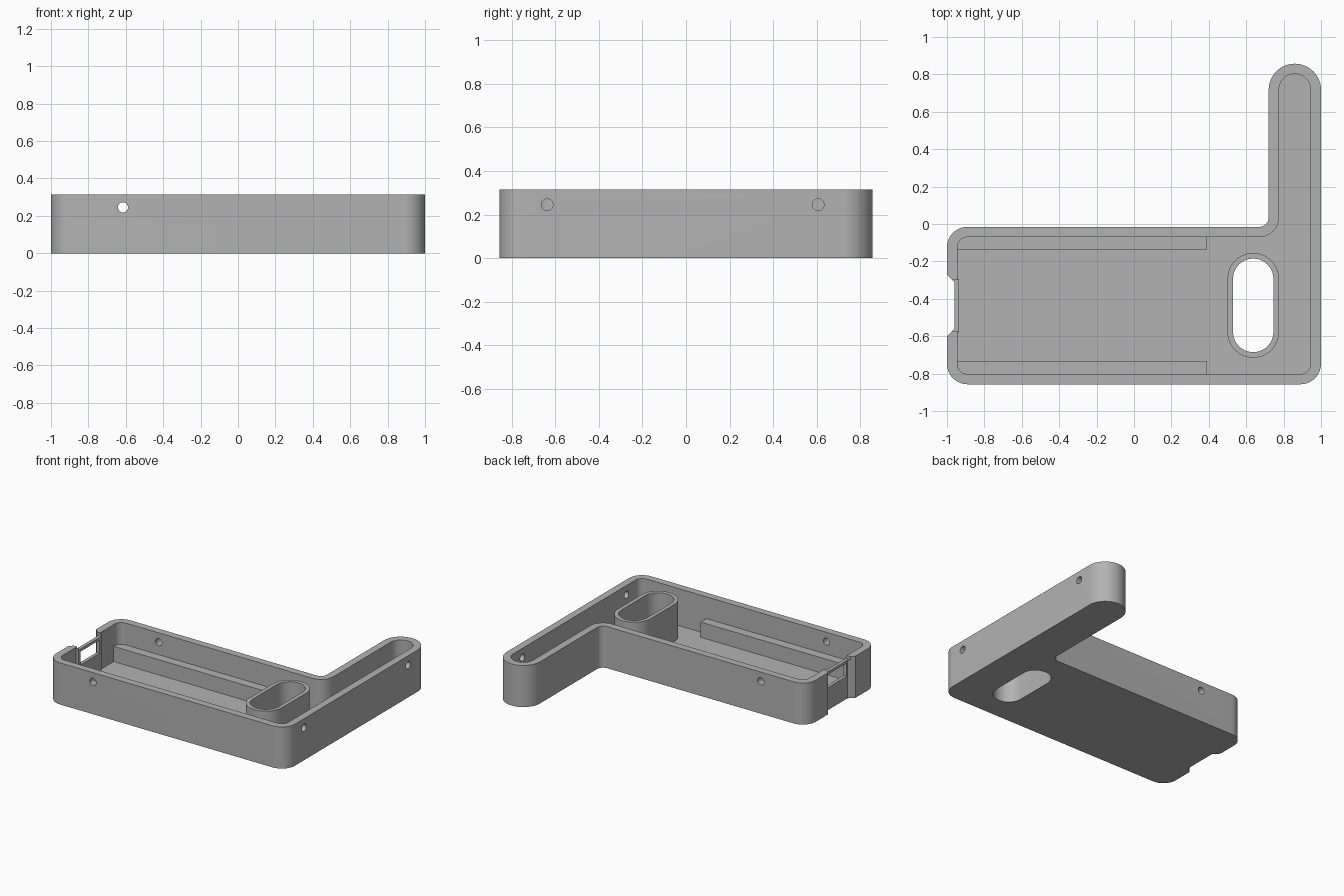
import bpy, bmesh, math
from mathutils import Vector, Matrix

cube = bpy.data.objects.get("Cube")
if cube:
    bpy.data.objects.remove(cube, do_unlink=True)

HEIGHT, FLOOR, WALL = 0.315, 0.035, 0.055
LEFT, RIGHT, FRONT, BACK = -1.0, 1.0, -0.857, 0.857
ARM_X, BODY_Y = 0.72, -0.015

grey = bpy.data.materials.new("plain_grey")
grey.use_nodes = True
grey.diffuse_color = (0.45, 0.45, 0.45, 1)
grey.node_tree.nodes["Principled BSDF"].inputs["Base Color"].default_value = (0.45, 0.45, 0.45, 1)


def rounded(corners, steps=14):
    """Outline with each (x, y, radius) corner replaced by an arc."""
    out = []
    for i, (x, y, r) in enumerate(corners):
        p = Vector((x, y))
        if r == 0:
            out.append(p)
            continue
        a = (Vector(corners[i - 1][:2]) - p).normalized()
        b = (Vector(corners[(i + 1) % len(corners)][:2]) - p).normalized()
        half = a.angle(b) / 2
        centre = p + (a + b).normalized() * r / math.sin(half)
        start = p + a * r / math.tan(half) - centre
        end = p + b * r / math.tan(half) - centre
        sweep = math.atan2(start.x * end.y - start.y * end.x, start.dot(end))
        for k in range(steps + 1):
            out.append(centre + Matrix.Rotation(sweep * k / steps, 2) @ start)
    return out


def prism(name, outline, z0, z1):
    bm = bmesh.new()
    face = bm.faces.new([bm.verts.new((p[0], p[1], z0)) for p in outline])
    top = bmesh.ops.extrude_face_region(bm, geom=[face])["geom"]
    bmesh.ops.translate(bm, vec=(0, 0, z1 - z0),
                        verts=[v for v in top if isinstance(v, bmesh.types.BMVert)])
    bmesh.ops.recalc_face_normals(bm, faces=bm.faces)
    return to_object(name, bm)


def to_object(name, bm):
    mesh = bpy.data.meshes.new(name)
    bm.to_mesh(mesh)
    bm.free()
    mesh.materials.append(grey)
    obj = bpy.data.objects.new(name, mesh)
    bpy.context.collection.objects.link(obj)
    return obj


def box(name, x0, x1, y0, y1, z0, z1):
    return prism(name, [(x0, y0), (x1, y0), (x1, y1), (x0, y1)], z0, z1)


def rod(name, centre, axis, length, radius=0.027):
    bm = bmesh.new()
    bmesh.ops.create_cone(bm, cap_ends=True, segments=32, radius1=radius,
                          radius2=radius, depth=length)
    turn = Vector((0, 0, 1)).rotation_difference(Vector(axis)).to_matrix().to_4x4()
    bmesh.ops.transform(bm, matrix=Matrix.Translation(centre) @ turn, verts=bm.verts)
    return to_object(name, bm)


def combine(target, other, operation):
    mod = target.modifiers.new(operation.lower(), "BOOLEAN")
    mod.operation, mod.object, mod.solver = operation, other, "EXACT"
    bpy.ops.object.select_all(action="DESELECT")
    bpy.context.view_layer.objects.active = target
    target.select_set(True)
    bpy.ops.object.modifier_apply(modifier=mod.name)
    bpy.data.objects.remove(other, do_unlink=True)


def l_outline(inset):
    r, tip, inner = 0.11 - inset, 0.1395 - inset, 0.05 + inset
    return rounded([
        (LEFT + inset, FRONT + inset, r), (RIGHT - inset, FRONT + inset, r),
        (RIGHT - inset, BACK - inset, tip), (ARM_X + inset, BACK - inset, tip),
        (ARM_X + inset, BODY_Y - inset, inner), (LEFT + inset, BODY_Y - inset, r)])


def slot_outline(inset):
    x0, x1, y0, y1 = 0.5 + inset, 0.775 - inset, -0.715 + inset, -0.155 - inset
    r = (x1 - x0) / 2 - 0.0005
    return rounded([(x0, y0, r), (x1, y0, r), (x1, y1, r), (x0, y1, r)])


# L-shaped open tray
case = prism("case", l_outline(0), 0, HEIGHT)
combine(case, prism("cavity", l_outline(WALL), FLOOR, 1), "DIFFERENCE")

# Oval post with a hole through the floor
combine(case, prism("post", slot_outline(0), FLOOR / 2, HEIGHT), "UNION")
combine(case, prism("post_hole", slot_outline(0.03), -1, 1), "DIFFERENCE")

# Support ledges along both long walls
for y0, y1 in ((-0.82, -0.733), (-0.137, -0.05)):
    combine(case, box("ledge", -0.96, 0.39, y0, y1, FLOOR / 2, 0.15), "UNION")

# Thin end panel: inner pad, chamfered outer recess, lowered rim, window
pad = [(-0.97, -0.59), (-0.945, -0.585), (-0.935, -0.575),
       (-0.935, -0.3), (-0.945, -0.29), (-0.97, -0.285)]
combine(case, prism("panel_pad", pad, FLOOR / 2, 0.305), "UNION")
recess = [(-1.04, -0.64), (-0.96, -0.56), (-0.96, -0.31), (-1.04, -0.23)]
combine(case, prism("recess", recess, -1, 1), "DIFFERENCE")
combine(case, box("rim_cut", -1.1, -0.9, -0.575, -0.3, 0.29, 1), "DIFFERENCE")
combine(case, box("window", -1.1, -0.9, -0.55, -0.32, 0.17, 0.27), "DIFFERENCE")

# Screw holes: one pair through the long walls, two in the side wall
combine(case, rod("long_wall_hole", (-0.615, -0.43, 0.245), (0, 1, 0), 1.2), "DIFFERENCE")
for y in (-0.638, 0.607):
    combine(case, rod("side_hole", (1, y, 0.245), (1, 0, 0), 0.2), "DIFFERENCE")

bpy.ops.object.select_all(action="DESELECT")
case.select_set(True)
bpy.context.view_layer.objects.active = case
bpy.ops.object.shade_smooth_by_angle(angle=math.radians(30))
